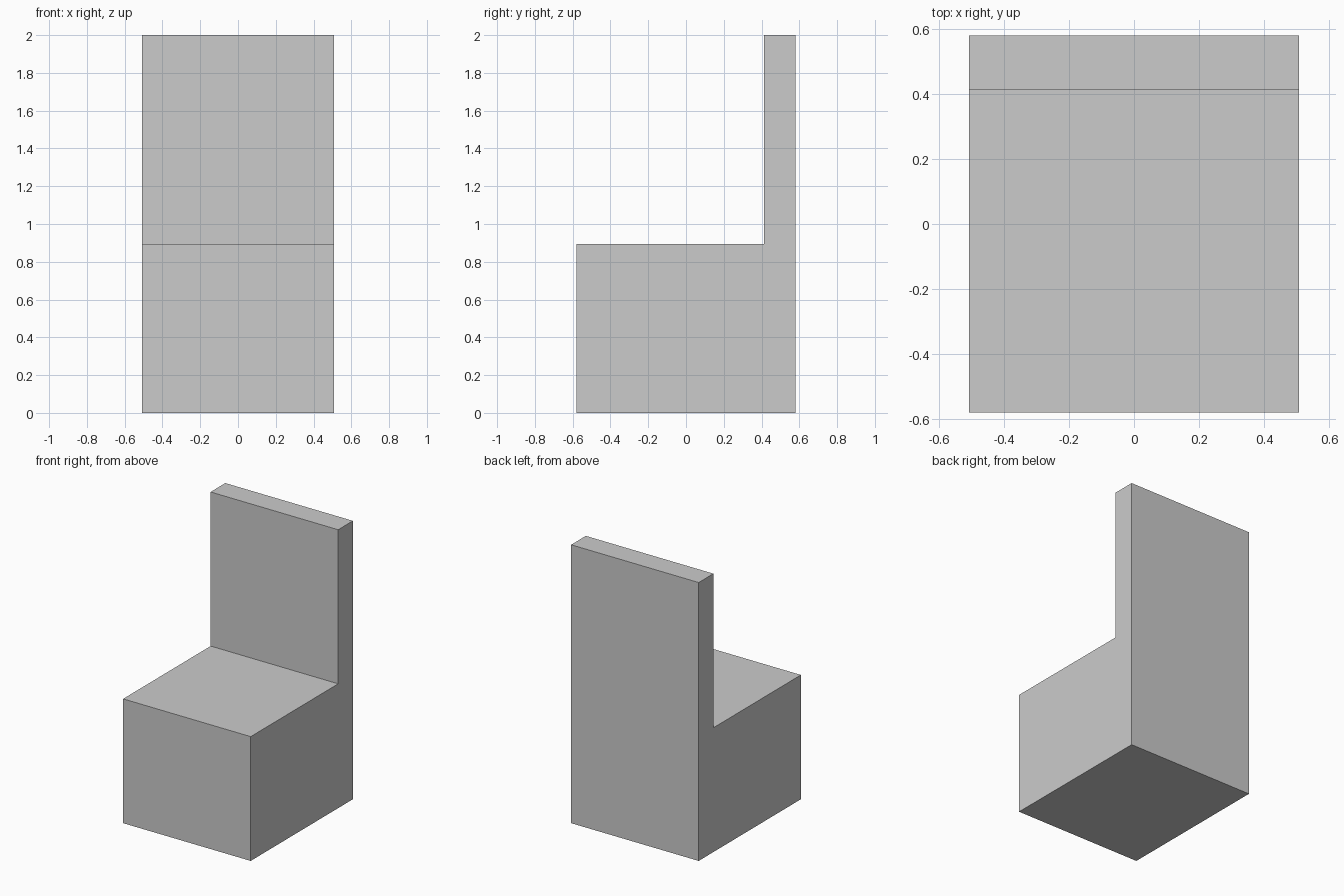
import bpy, bmesh

if "Cube" in bpy.data.objects:
    bpy.data.objects.remove(bpy.data.objects["Cube"])

HALF_W, HALF_D = 0.507, 0.58
BACK_Y, SEAT_Z, TOP_Z = 0.413, 0.893, 2.0

# L-shaped side profile (y, z) of the solid chair
profile = [(-HALF_D, 0), (HALF_D, 0), (HALF_D, TOP_Z),
           (BACK_Y, TOP_Z), (BACK_Y, SEAT_Z), (-HALF_D, SEAT_Z)]

# Sweep the profile across the width
bm = bmesh.new()
face = bm.faces.new([bm.verts.new((-HALF_W, y, z)) for y, z in profile])
swept = bmesh.ops.extrude_face_region(bm, geom=[face], use_keep_orig=True)
moved = [g for g in swept["geom"] if isinstance(g, bmesh.types.BMVert)]
bmesh.ops.translate(bm, verts=moved, vec=(2 * HALF_W, 0, 0))
bmesh.ops.recalc_face_normals(bm, faces=bm.faces[:])

# Block seat with upright back
mesh = bpy.data.meshes.new("block_chair")
bm.to_mesh(mesh)
bm.free()
bpy.context.collection.objects.link(bpy.data.objects.new("block_chair", mesh))
